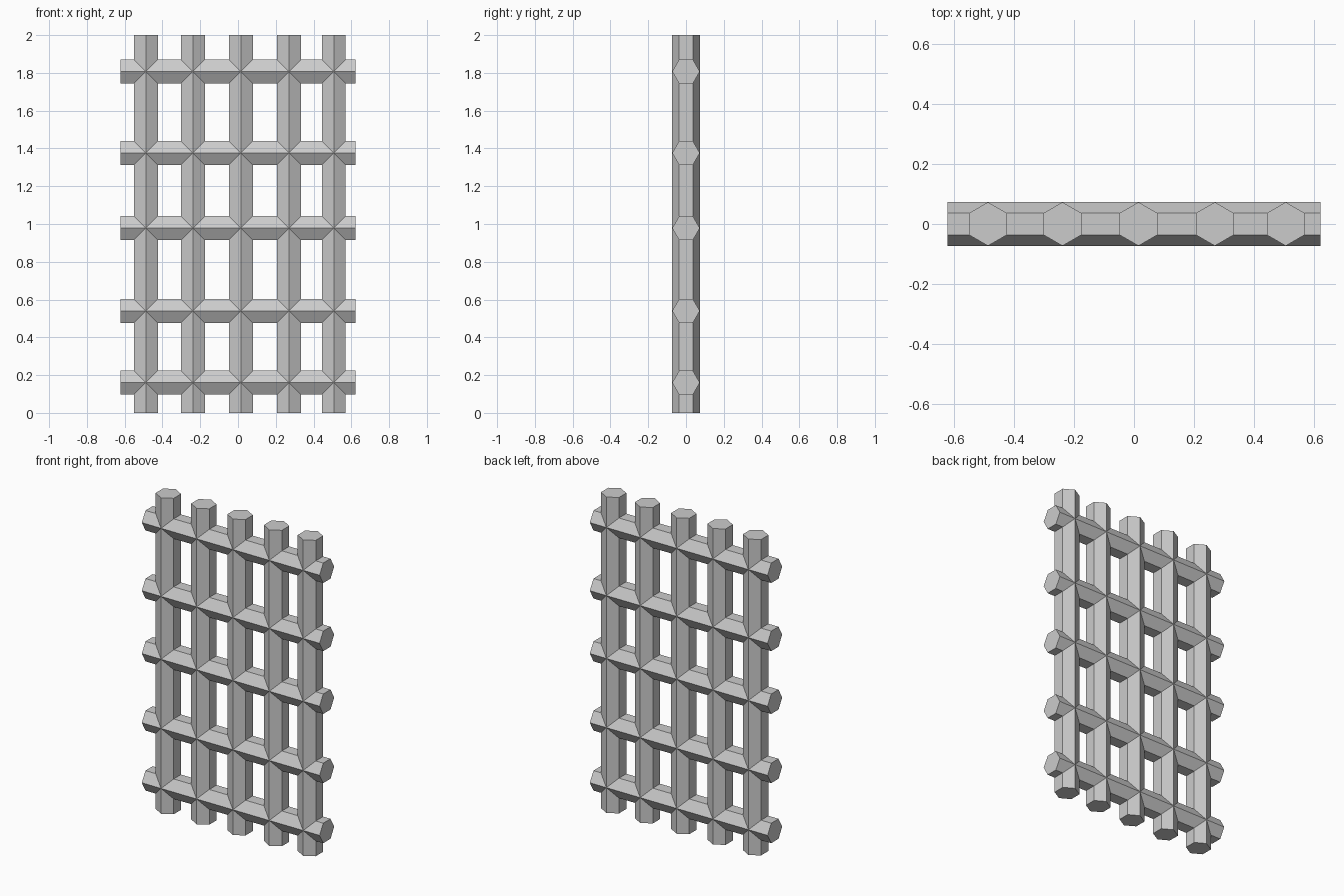
import bpy
from math import pi

if "Cube" in bpy.data.objects:
    bpy.data.objects.remove(bpy.data.objects["Cube"])

RADIUS = 0.073  # hexagonal bars, corners pointing to front and back
UPRIGHT_X = [-0.488, -0.239, 0.015, 0.27, 0.507]
CROSSBAR_Z = [0.16, 0.54, 0.978, 1.376, 1.807]


def hex_bar(name, length, location, rotation=(0, 0, 0)):
    bpy.ops.mesh.primitive_cylinder_add(vertices=6, radius=RADIUS, depth=length,
                                        location=location, rotation=rotation)
    bpy.context.object.name = name


# Vertical bars
for i, x in enumerate(UPRIGHT_X, 1):
    hex_bar(f"vertical_bar_{i}", 2.0, (x, 0, 1))

# Horizontal bars crossing through them
for i, z in enumerate(CROSSBAR_Z, 1):
    hex_bar(f"horizontal_bar_{i}", 1.245, (0, 0, z), (0, pi / 2, 0))
